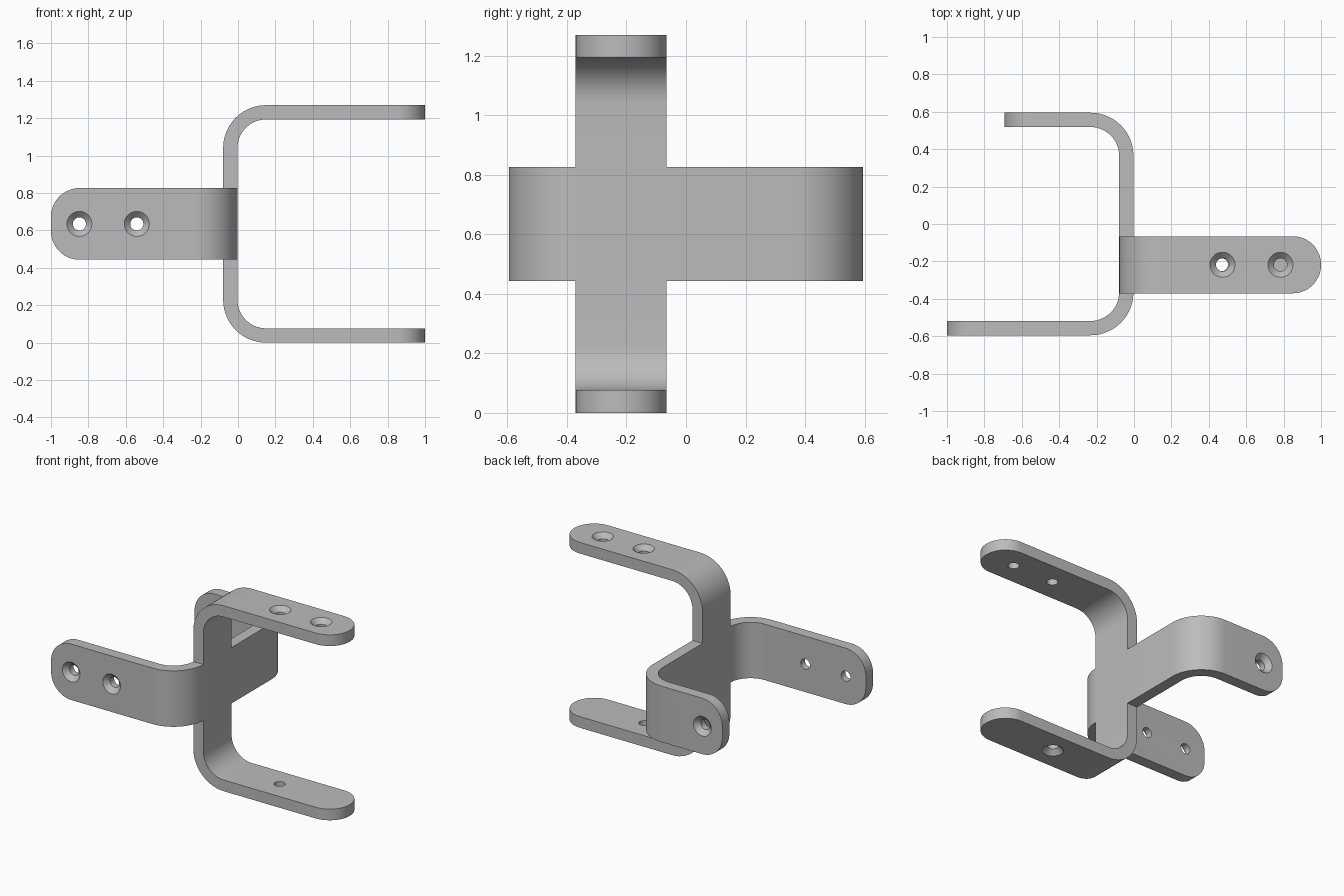
import bpy
import bmesh
from math import cos, sin, pi
from mathutils import Vector, Matrix

old = bpy.data.objects.get("Cube")
if old:
    bpy.data.objects.remove(old, do_unlink=True)

THICK = 0.0765          # sheet thickness
BEND = 0.153            # inner bend radius
WEB = -0.003            # +x face of the central web
HEIGHT = 1.27
HALF_DEPTH = 0.595
MID_Z = HEIGHT / 2
MID_Y = -0.218

grey = bpy.data.materials.new("plain grey metal")
grey.use_nodes = True
grey.diffuse_color = (0.5, 0.5, 0.5, 1)
grey.node_tree.nodes["Principled BSDF"].inputs["Base Color"].default_value = (0.5, 0.5, 0.5, 1)


def add_object(name, bm):
    bmesh.ops.recalc_face_normals(bm, faces=bm.faces)
    mesh = bpy.data.meshes.new(name)
    bm.to_mesh(mesh)
    bm.free()
    mesh.materials.append(grey)
    obj = bpy.data.objects.new(name, mesh)
    bpy.context.collection.objects.link(obj)
    return obj


def u_profile(span, low_reach, high_reach, steps=14):
    """U outline: web on u = 0 (outer face), arms towards +u, v from 0 to span."""
    r = BEND + THICK

    def arc(v, radius, start):
        return [(r + radius * cos(start + pi / 2 * i / steps),
                 v + radius * sin(start + pi / 2 * i / steps)) for i in range(steps + 1)]

    outer = arc(span - r, r, pi / 2) + arc(r, r, pi)
    inner = arc(span - r, BEND, pi / 2) + arc(r, BEND, pi)
    return ([(high_reach, span)] + outer + [(low_reach, 0), (low_reach, THICK)]
            + inner[::-1] + [(high_reach, span - THICK)])


def strap(name, outline, place, along, width, corner):
    """Extrude the outline across the width and round the arm tips."""
    bm = bmesh.new()
    face = bm.faces.new([bm.verts.new(place(u, v)) for u, v in outline])
    ext = bmesh.ops.extrude_face_region(bm, geom=[face])
    moved = [g for g in ext["geom"] if isinstance(g, bmesh.types.BMVert)]
    bmesh.ops.translate(bm, verts=moved, vec=along * width)
    tip_u = {outline[0][0], outline[len(outline) // 2][0]}
    tip_x = [place(u, 0).x for u in tip_u]

    def at_tip(v):
        return any(abs(v.co.x - x) < 1e-4 for x in tip_x)

    tips = [e for e in bm.edges if all(at_tip(v) for v in e.verts)
            and abs((e.verts[0].co - e.verts[1].co).dot(along)) < 1e-4]
    bmesh.ops.bevel(bm, geom=tips, offset=corner, segments=14, profile=0.5, affect='EDGES')
    return add_object(name, bm)


def boolean(target, other, operation):
    mod = target.modifiers.new(operation.title(), 'BOOLEAN')
    mod.operation = operation
    mod.solver = 'EXACT'
    mod.object = other
    bpy.context.view_layer.objects.active = target
    bpy.ops.object.modifier_apply(modifier=mod.name)
    bpy.data.objects.remove(other, do_unlink=True)


def screw_cutter(point, outward, sides=32):
    """Countersunk hole cutter with its wide mouth on the outer face."""
    sections = [(0.067, 0.02), (0.067, 0), (0.035, -0.032), (0.035, -0.1)]
    bm = bmesh.new()
    rings = [[bm.verts.new((r * cos(2 * pi * i / sides), r * sin(2 * pi * i / sides), z))
              for i in range(sides)] for r, z in sections]
    for a, b in zip(rings, rings[1:]):
        for i in range(sides):
            j = (i + 1) % sides
            bm.faces.new((a[i], a[j], b[j], b[i]))
    bm.faces.new(rings[0])
    bm.faces.new(rings[-1])
    turn = Vector((0, 0, 1)).rotation_difference(outward).to_matrix().to_4x4()
    bm.transform(Matrix.Translation(point) @ turn)
    cutter = add_object("screw_hole_cutter", bm)
    cutter.hide_render = True
    return cutter


# Upright U strap, arms towards +x
left_face = WEB - THICK
upright_width = 0.305
bracket = strap("bracket", u_profile(HEIGHT, 1 - left_face, 1 - left_face),
                lambda u, v: Vector((left_face + u, MID_Y - upright_width / 2, v)),
                Vector((0, 1, 0)), upright_width, 0.151)

# Level U strap, arms towards -x, with a shorter back arm
level_width = 0.383
level = strap("level_strap", u_profile(2 * HALF_DEPTH, 1 + WEB, 0.692 + WEB),
              lambda u, v: Vector((WEB - u, v - HALF_DEPTH, MID_Z - level_width / 2)),
              Vector((0, 0, 1)), level_width, 0.153)
boolean(bracket, level, 'UNION')

# Countersunk screw holes, opening on the outside of every arm
up, front = Vector((0, 0, 1)), Vector((0, -1, 0))
holes = [((0.473, MID_Y, HEIGHT), up), ((0.783, MID_Y, HEIGHT), up),
         ((0.468, MID_Y, 0), -up),
         ((-0.848, -HALF_DEPTH, MID_Z), front), ((-0.541, -HALF_DEPTH, MID_Z), front),
         ((-0.541, HALF_DEPTH, MID_Z), -front)]
for point, outward in holes:
    boolean(bracket, screw_cutter(Vector(point), outward), 'DIFFERENCE')

# Smooth bends, crisp sheet edges
bpy.ops.object.select_all(action='DESELECT')
bracket.select_set(True)
bpy.context.view_layer.objects.active = bracket
bpy.ops.object.shade_smooth_by_angle(angle=pi / 6)
